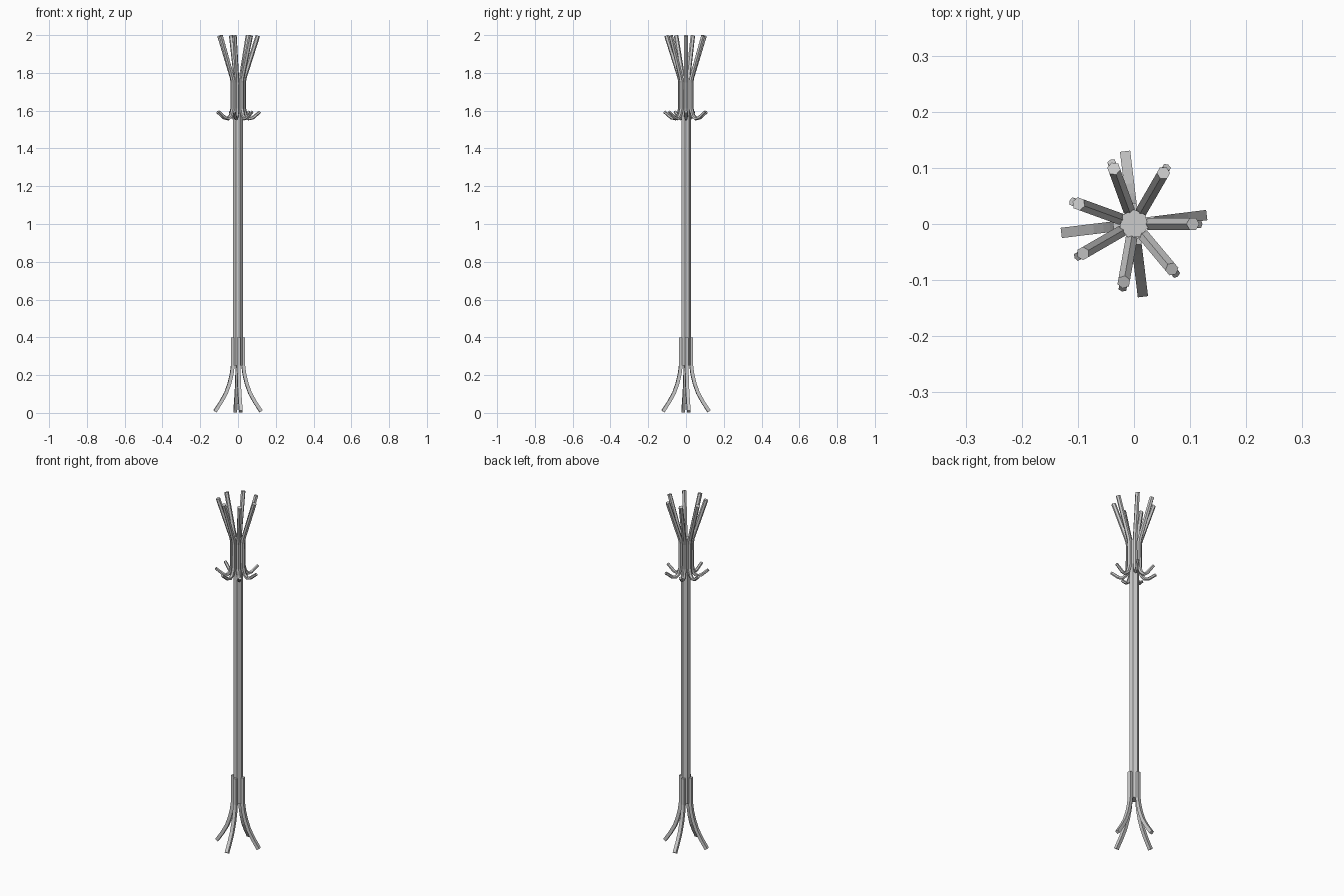
import bpy, bmesh, math
from mathutils import Vector

if "Cube" in bpy.data.objects:
    bpy.data.objects.remove(bpy.data.objects["Cube"])


def sweep(name, path, angle, sides, phase):
    """Sweep an n-sided section along (r, z, radius) points in a vertical plane."""
    a = math.radians(angle)
    out = Vector((math.cos(a), math.sin(a), 0))
    side = Vector((-math.sin(a), math.cos(a), 0))
    up = Vector((0, 0, 1))
    pts = [out * r + up * z for r, z, _ in path]
    bm = bmesh.new()
    rings = []
    for i, p in enumerate(pts):
        t = (pts[min(i + 1, len(pts) - 1)] - pts[max(i - 1, 0)]).normalized()
        n = side.cross(t)
        ring = []
        for k in range(sides):
            b = phase + 2 * math.pi * k / sides
            ring.append(bm.verts.new(p + path[i][2] * (n * math.cos(b) + side * math.sin(b))))
        rings.append(ring)
    for r0, r1 in zip(rings, rings[1:]):
        for k in range(sides):
            j = (k + 1) % sides
            bm.faces.new((r0[k], r0[j], r1[j], r1[k]))
    bm.faces.new(rings[0])
    bm.faces.new(rings[-1])
    bmesh.ops.recalc_face_normals(bm, faces=bm.faces)
    mesh = bpy.data.meshes.new(name)
    bm.to_mesh(mesh)
    bm.free()
    obj = bpy.data.objects.new(name, mesh)
    bpy.context.collection.objects.link(obj)
    return obj


# central pole
bpy.ops.mesh.primitive_cylinder_add(vertices=7, radius=0.026, depth=1.52, location=(0, 0, 1.01))
bpy.context.object.name = "pole"

# seven coat hooks: lower peg, upright against the pole, flared upper arm
hook = [(0.117, 1.594, 0.008), (0.078, 1.562, 0.009), (0.058, 1.558, 0.010),
        (0.041, 1.574, 0.011), (0.031, 1.61, 0.012), (0.030, 1.75, 0.012),
        (0.034, 1.775, 0.012), (0.105, 1.997, 0.012)]
for i in range(7):
    sweep(f"coat_hook_{i + 1}", hook, -50 * i, 6, 0)

# four square-section curved legs
leg = [(0.028, 0.40, 0.013), (0.028, 0.25, 0.013), (0.034, 0.205, 0.013),
       (0.046, 0.155, 0.013), (0.064, 0.105, 0.013), (0.090, 0.058, 0.013),
       (0.123, 0.008, 0.013)]
for i in range(4):
    sweep(f"leg_{i + 1}", leg, 7 + 90 * i, 4, math.pi / 4)
